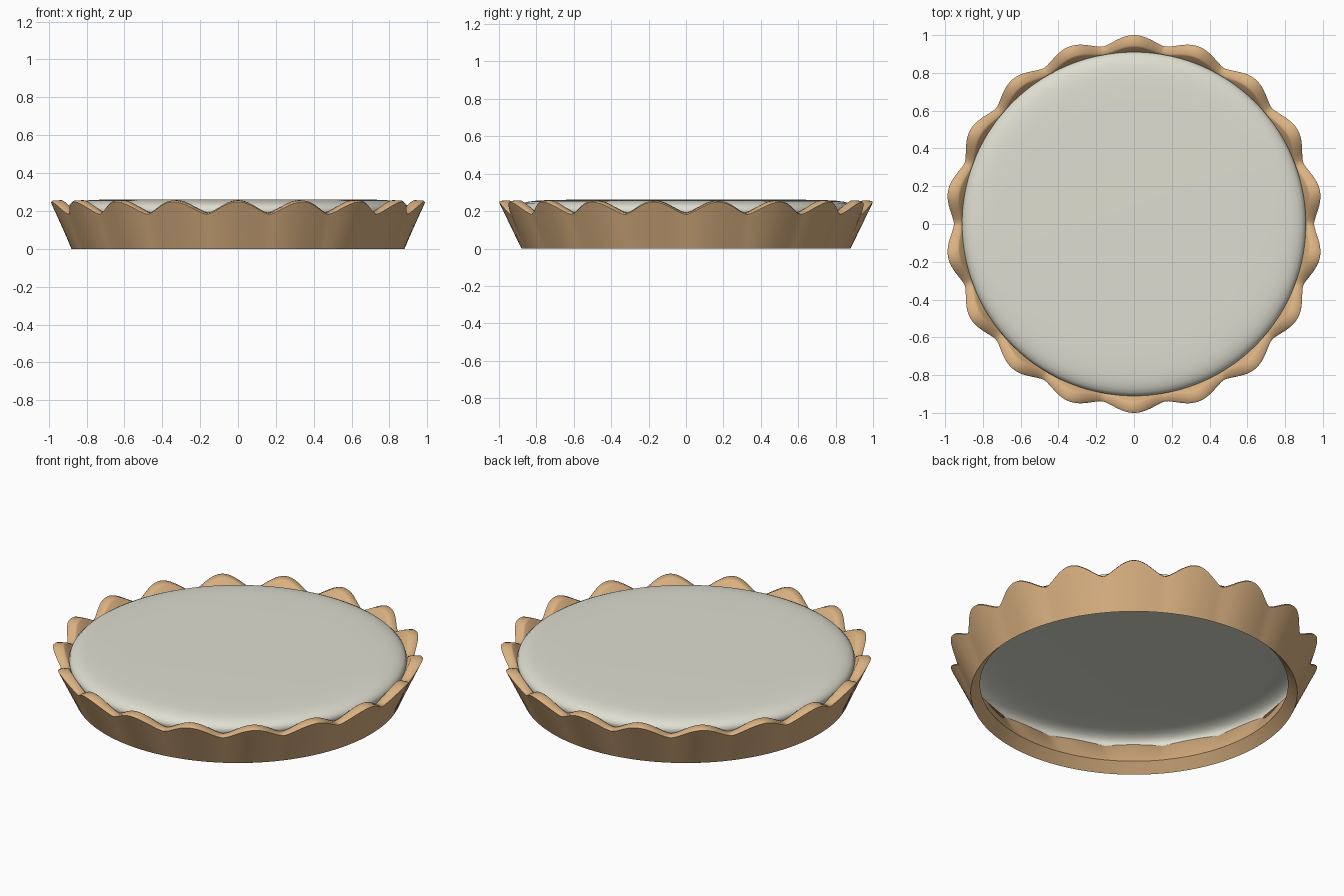
import bpy, bmesh, math

if "Cube" in bpy.data.objects:
    bpy.data.objects.remove(bpy.data.objects["Cube"])

LOBES = 18
SEG = 360


def material(name, rgb):
    m = bpy.data.materials.new(name)
    m.diffuse_color = (*rgb, 1)
    m.use_nodes = True
    m.node_tree.nodes["Principled BSDF"].inputs["Base Color"].default_value = m.diffuse_color
    return m


def revolve(name, profile_at, mat, closed=False, cap=False, angle=40):
    """Sweep a (radius, height) profile that may vary with the angle."""
    bm = bmesh.new()
    rings = []
    for i in range(SEG):
        a = 2 * math.pi * i / SEG
        rings.append([bm.verts.new((r * math.cos(a), r * math.sin(a), z))
                      for r, z in profile_at(a)])
    n = len(rings[0])
    for i in range(SEG):
        p, q = rings[i], rings[(i + 1) % SEG]
        for j in range(n if closed else n - 1):
            k = (j + 1) % n
            bm.faces.new((p[j], q[j], q[k], p[k]))
    if cap:
        bm.faces.new([ring[-1] for ring in rings])
    bmesh.ops.recalc_face_normals(bm, faces=bm.faces)
    if cap and sum(f.normal.z * f.calc_area() for f in bm.faces) < 0:
        bmesh.ops.reverse_faces(bm, faces=bm.faces)
    me = bpy.data.meshes.new(name)
    bm.to_mesh(me)
    bm.free()
    me.materials.append(mat)
    ob = bpy.data.objects.new(name, me)
    bpy.context.collection.objects.link(ob)
    bpy.ops.object.select_all(action='DESELECT')
    ob.select_set(True)
    bpy.context.view_layer.objects.active = ob
    bpy.ops.object.shade_smooth_by_angle(angle=math.radians(angle))
    return ob


# Scalloped crust wall, open underneath
def crust_profile(a):
    c = math.cos(LOBES * (a - math.pi / 2))
    s = max(0.0, (1 + c) / 2) ** 0.75
    r, z = 0.953 + 0.047 * s, 0.187 + 0.066 * s
    ri = 0.905 + 0.03 * s
    return [(0.88, 0), (r, z - 0.005), (r - 0.008, z + 0.002),
            (ri + 0.01, z + 0.004), (ri, z - 0.002), (0.83, 0.055)]


revolve("crust", crust_profile, material("baked tan", (0.70, 0.44, 0.22)), closed=True)

# Domed filling sheet with a rounded edge
edge = [(0.898, 0.17), (0.908, 0.19), (0.91, 0.205), (0.905, 0.219), (0.892, 0.232),
        (0.87, 0.243), (0.84, 0.251), (0.80, 0.256), (0.74, 0.259), (0.62, 0.261)]
revolve("filling", lambda a: edge, material("cream filling", (0.73, 0.73, 0.64)),
        cap=True, angle=60)
